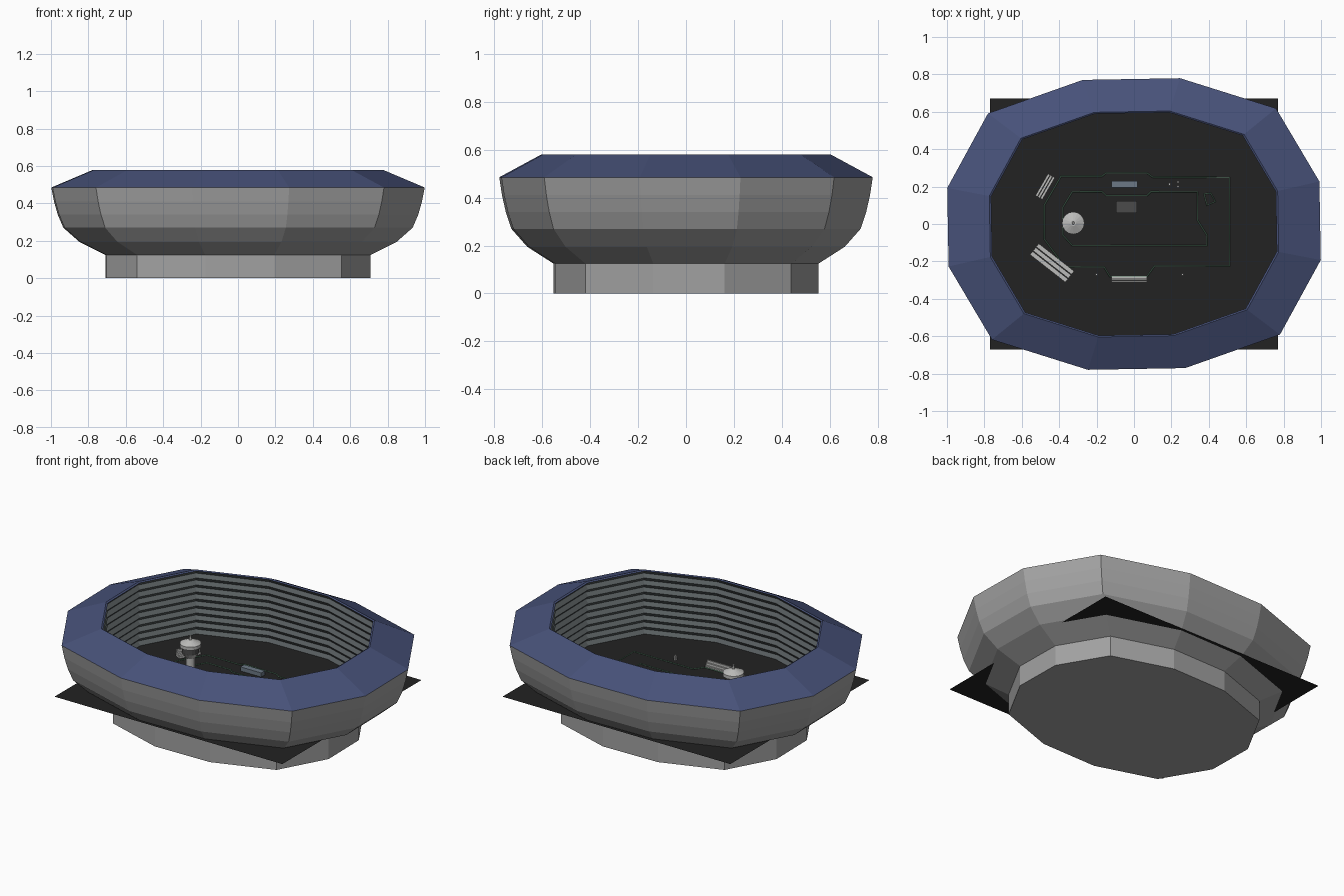
import bpy, bmesh, math
from mathutils import Matrix, Vector

cube = bpy.data.objects.get("Cube")
if cube:
    bpy.data.objects.remove(cube, do_unlink=True)


def material(name, r, g, b):
    m = bpy.data.materials.new(name)
    m.use_nodes = True
    m.diffuse_color = (r, g, b, 1)
    bsdf = next(n for n in m.node_tree.nodes if n.type == 'BSDF_PRINCIPLED')
    bsdf.inputs["Base Color"].default_value = (r, g, b, 1)
    bsdf.inputs["Roughness"].default_value = 0.8
    return m


concrete = material("concrete grey", .36, .36, .36)
navy = material("roof blue", .063, .083, .19)
slate = material("seating slate", .10, .115, .12)
asphalt = material("asphalt black", .016, .016, .016)
green = material("track green", .10, .22, .14)
pale = material("pale grey", .50, .50, .49)
glass = material("blue grey", .15, .19, .24)
dark = material("dark grey", .07, .07, .07)


def finish(bm, name, mats):
    me = bpy.data.meshes.new(name)
    bm.to_mesh(me)
    bm.free()
    for m in mats:
        me.materials.append(m)
    ob = bpy.data.objects.new(name, me)
    bpy.context.collection.objects.link(ob)
    return ob


def box(name, x, y, z, sx, sy, sz, mat, turn=0):
    """Box whose base sits at height z."""
    bm = bmesh.new()
    place = Matrix.Translation((x, y, z + sz / 2)) @ Matrix.Rotation(math.radians(turn), 4, 'Z')
    bmesh.ops.create_cube(bm, size=1, matrix=place @ Matrix.Diagonal((sx, sy, sz, 1)))
    return finish(bm, name, [mat])


def loft(name, ring, profile, mats, slot):
    """Scale the ring along (scale, height) pairs and cap both ends if wanted."""
    bm = bmesh.new()
    loops = [[bm.verts.new((p.x * s, p.y * s, z)) for p in ring] for s, z in profile]
    n = len(ring)
    for k in range(len(loops) - 1):
        a, b = loops[k], loops[k + 1]
        for i in range(n):
            j = (i + 1) % n
            f = bm.faces.new((a[i], a[j], b[j], b[i]))
            f.material_index = slot(k)
    bm.faces.new(loops[0][::-1])
    return finish(bm, name, mats)


# Twelve-sided oval outline, turned very slightly
quarter = [Vector((.995, .21)), Vector((.77, .605)), Vector((.26, .775))]
half = quarter + [Vector((-p.x, p.y)) for p in reversed(quarter)]
turn = Matrix.Rotation(math.radians(1), 2)
ring = [turn @ p for p in half + [-p for p in half]]

# Bowl: plinth, flared outside, sloping roof and ribbed seating wall
FLOOR = .19
outside = [(.71, 0), (.71, .125), (.85, .195), (.935, .27),
           (.965, .34), (.985, .41), (1, .485)]
roof = [(.775, .58), (.765, .575)]
rows = 9
step = (.575 - FLOOR) / rows
seating = []
for i in range(rows):
    z = .575 - i * step
    seating += [(.785, z - step * .5), (.765, z - step)]
roof_at = len(outside) - 1


def bowl_slot(k):
    return 0 if k < roof_at else (1 if k < roof_at + 2 else 2)


loft("stadium_bowl", ring, outside + roof + seating, [concrete, navy, slate], bowl_slot)

# Ground sheet whose corners poke through the bowl
bm = bmesh.new()
bmesh.ops.create_grid(bm, x_segments=1, y_segments=1, size=1,
                      matrix=Matrix.Translation((0, 0, FLOOR)) @ Matrix.Diagonal((.77, .672, 1, 1)))
finish(bm, "ground_sheet", [asphalt])


# Thin track outlines
def outline(name, points):
    cu = bpy.data.curves.new(name, 'CURVE')
    cu.dimensions = '3D'
    cu.bevel_depth = .0035
    cu.bevel_resolution = 0
    sp = cu.splines.new('POLY')
    sp.points.add(len(points) - 1)
    for p, (x, y) in zip(sp.points, points):
        p.co = (x, y, FLOOR + .003, 1)
    sp.use_cyclic_u = True
    cu.materials.append(green)
    bpy.context.collection.objects.link(bpy.data.objects.new(name, cu))


outline("outer_track_line", [
    (-.48, .1), (-.39, .255), (-.17, .255), (-.15, .272), (.07, .272), (.1, .25), (.51, .25),
    (.51, -.225), (.11, -.225), (.07, -.28), (-.13, -.28), (-.16, -.23), (-.37, -.23), (-.48, -.08)])
outline("inner_track_line", [
    (-.38, .09), (-.33, .172), (-.17, .172), (-.15, .152), (.07, .152), (.09, .172), (.34, .172),
    (.34, .02), (.39, -.06), (.39, -.115), (-.33, -.115), (-.38, -.06)])
outline("small_pad_line", [(.375, .16), (.41, .165), (.435, .12), (.39, .1)])

# Low buildings on the infield
box("blue_building", -.05, .213, FLOOR, .14, .036, .025, glass)
box("dark_platform", -.04, .09, FLOOR, .11, .065, .012, dark)


# Stepped grandstands
def grandstand(name, x, y, length, depth, height, angle, tiers=3):
    back = Matrix.Rotation(math.radians(angle), 2) @ Vector((0, 1))
    for i in range(tiers):
        off = (i + .5) / tiers * depth - depth / 2
        box(f"{name}_tier_{i + 1}", x + back.x * off, y + back.y * off, FLOOR,
            length, depth / tiers * .85, height * (i + 1) / tiers, pale, angle)


grandstand("large_stand", -.438, -.208, .24, .08, .05, 142)
grandstand("front_stand", -.025, -.296, .19, .03, .04, 180)
grandstand("back_stand", -.475, .2, .135, .045, .04, 60)

# Small posts around the track
for i, (x, y) in enumerate([(.19, .213), (.235, .225), (.235, .2), (-.2, -.27), (.26, -.27)]):
    box(f"post_{i + 1}", x, y, FLOOR, .01, .012, .03, pale)


# Observation tower
def drum(name, z0, z1, r0, r1, mat, sides=16):
    bm = bmesh.new()
    bmesh.ops.create_cone(bm, cap_ends=True, segments=sides, radius1=r0, radius2=r1, depth=z1 - z0,
                          matrix=Matrix.Translation((-.325, .005, (z0 + z1) / 2)))
    finish(bm, name, [mat])


drum("tower_column", FLOOR, .31, .026, .026, pale)
drum("tower_collar", .295, .325, .03, .05, pale)
drum("tower_windows", .325, .36, .048, .048, dark)
drum("tower_rim", .36, .38, .06, .06, pale)
drum("tower_cap", .38, .4, .06, .015, pale)
drum("tower_tip", .4, .425, .008, .006, pale)
